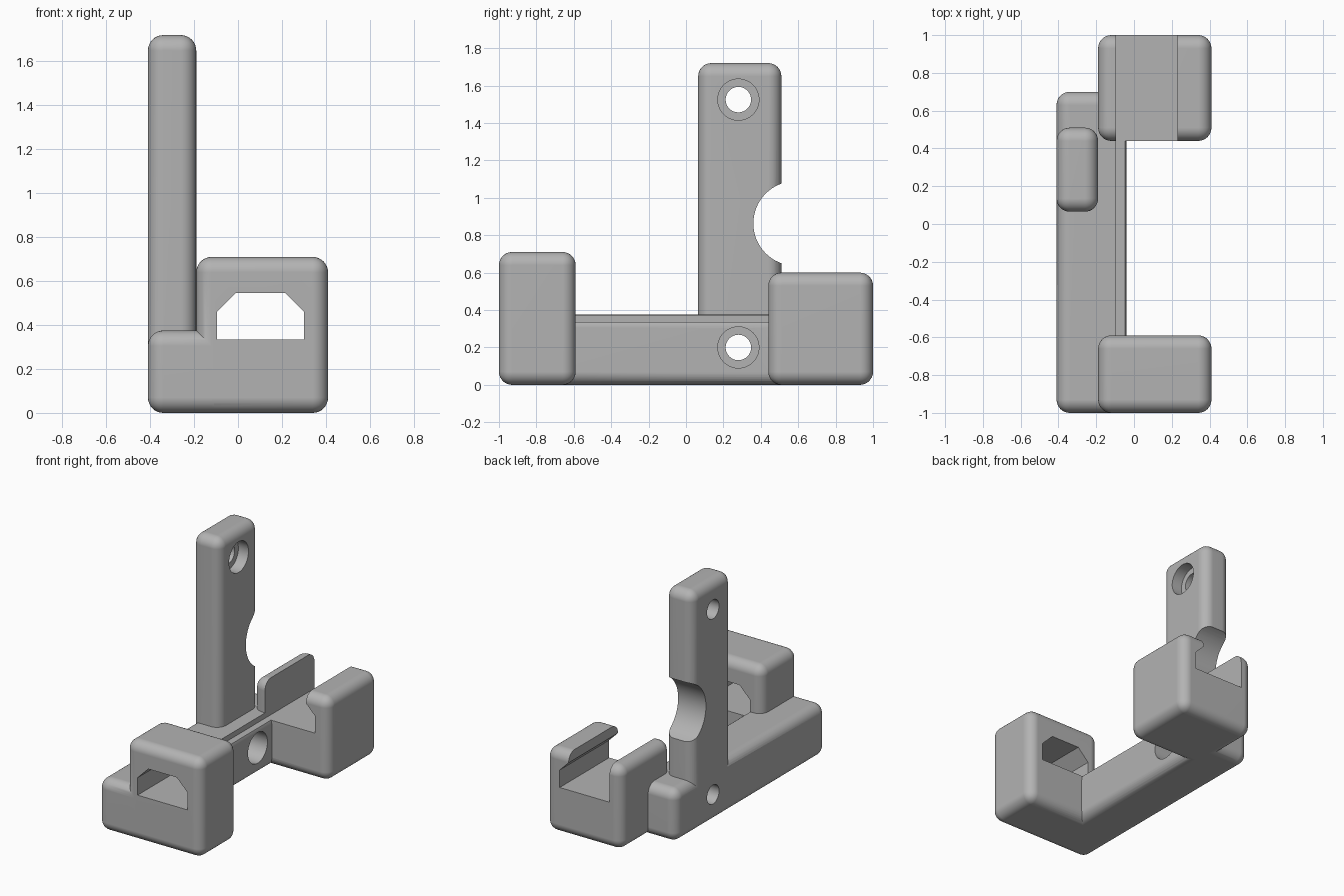
import bpy, bmesh, math
from mathutils import Matrix, Vector

cube = bpy.data.objects.get("Cube")
if cube:
    bpy.data.objects.remove(cube, do_unlink=True)

grey = bpy.data.materials.new("plain grey")
grey.use_nodes = True
COLOUR = (0.45, 0.45, 0.45, 1)
grey.diffuse_color = COLOUR
grey.node_tree.nodes["Principled BSDF"].inputs["Base Color"].default_value = COLOUR


def make_object(name, bm):
    bmesh.ops.recalc_face_normals(bm, faces=bm.faces)
    mesh = bpy.data.meshes.new(name)
    bm.to_mesh(mesh)
    bm.free()
    mesh.materials.append(grey)
    obj = bpy.data.objects.new(name, mesh)
    bpy.context.collection.objects.link(obj)
    return obj


def rounded_box(name, low, high, radius=0.07):
    low, high = Vector(low), Vector(high)
    bm = bmesh.new()
    bmesh.ops.create_cube(bm, size=1)
    for v in bm.verts:
        v.co = (low + high) / 2 + v.co * (high - low)
    bmesh.ops.bevel(bm, geom=bm.edges[:], offset=radius, segments=8,
                    profile=0.5, affect='EDGES', clamp_overlap=True)
    return make_object(name, bm)


def prism(name, profile, y0, y1):
    """Extrude an (x, z) profile along y."""
    bm = bmesh.new()
    face = bm.faces.new([bm.verts.new((x, y0, z)) for x, z in profile])
    new = bmesh.ops.extrude_face_region(bm, geom=[face])["geom"]
    moved = [g for g in new if isinstance(g, bmesh.types.BMVert)]
    bmesh.ops.translate(bm, verts=moved, vec=(0, y1 - y0, 0))
    return make_object(name, bm)


def drill(name, x0, x1, y, z, radius):
    """Cylinder running along x."""
    bm = bmesh.new()
    place = Matrix.Translation(((x0 + x1) / 2, y, z)) @ Matrix.Rotation(math.pi / 2, 4, 'Y')
    bmesh.ops.create_cone(bm, cap_ends=True, segments=64, radius1=radius,
                          radius2=radius, depth=x1 - x0, matrix=place)
    return make_object(name, bm)


def combine(target, other, operation):
    bpy.context.view_layer.objects.active = target
    mod = target.modifiers.new(operation.title(), 'BOOLEAN')
    mod.operation = operation
    mod.solver = 'EXACT'
    mod.object = other
    bpy.ops.object.modifier_apply(modifier=mod.name)
    bpy.data.objects.remove(other, do_unlink=True)


# Solid parts: long base beam, upright post, two side blocks
bracket = rounded_box("bracket", (-0.41, -1, 0), (-0.04, 0.7, 0.375))
solids = [
    rounded_box("upright_post", (-0.41, 0.065, 0), (-0.19, 0.51, 1.72)),
    rounded_box("front_block", (-0.19, -1, 0), (0.41, -0.59, 0.71)),
    rounded_box("back_block", (-0.19, 0.44, 0), (0.41, 1, 0.6)),
]
for part in solids:
    combine(bracket, part, 'UNION')

# Closed tunnel in the front block, open-topped channel with a lip behind it
floor = [(-0.095, 0.335), (0.3, 0.335), (0.3, 0.46)]
tunnel = floor + [(0.215, 0.545), (-0.01, 0.545), (-0.095, 0.46)]
channel = floor + [(0.23, 0.53), (0.23, 0.8), (-0.095, 0.8)]
cutters = [
    prism("tunnel_cutter", tunnel, -1.1, -0.5),
    prism("channel_cutter", channel, -0.55, 1.1),
    drill("notch_cutter", -0.5, -0.1, 0.586, 0.863, 0.226),
]
# Screw holes with deep recesses on the inner side
for height in (0.2, 1.525):
    cutters.append(drill("screw_hole_cutter", -0.5, 0.02, 0.28, height, 0.068))
    cutters.append(drill("recess_cutter", -0.27, 0.05, 0.28, height, 0.11))
for cutter in cutters:
    combine(bracket, cutter, 'DIFFERENCE')

# Smooth the rounded edges, keep cut edges crisp
bpy.ops.object.select_all(action='DESELECT')
bracket.select_set(True)
bpy.context.view_layer.objects.active = bracket
bpy.ops.object.shade_smooth_by_angle(angle=math.radians(25))
weighted = bracket.modifiers.new("Weighted normals", 'WEIGHTED_NORMAL')
weighted.keep_sharp = True
